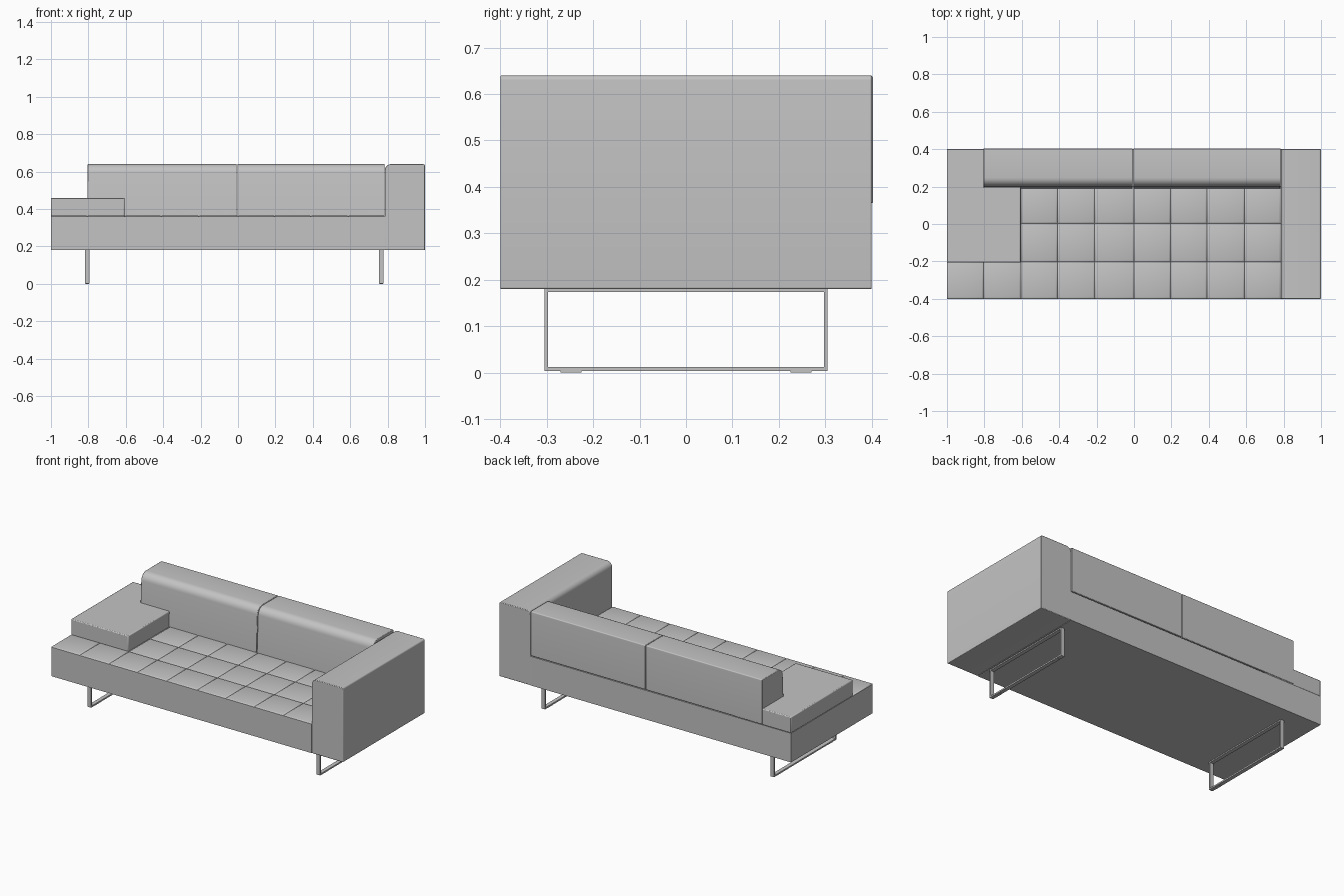
import bpy, bmesh, math
from mathutils import Vector, Matrix

cube = bpy.data.objects.get("Cube")
if cube:
    bpy.data.objects.remove(cube, do_unlink=True)

grey = bpy.data.materials.new("upholstery grey")
grey.use_nodes = True
colour = (0.55, 0.55, 0.55, 1)
grey.diffuse_color = colour
grey.node_tree.nodes["Principled BSDF"].inputs["Base Color"].default_value = colour


def finish(name, bm, bevel=0, segments=2):
    """Turn a bmesh into a shaded object, optionally with softened edges."""
    bmesh.ops.recalc_face_normals(bm, faces=bm.faces[:])
    mesh = bpy.data.meshes.new(name)
    bm.to_mesh(mesh)
    bm.free()
    mesh.materials.append(grey)
    obj = bpy.data.objects.new(name, mesh)
    bpy.context.collection.objects.link(obj)
    if bevel:
        mod = obj.modifiers.new("soft edges", "BEVEL")
        mod.width = bevel
        mod.segments = segments
        mod.limit_method = "ANGLE"
        mod.angle_limit = math.radians(40)
    bpy.ops.object.select_all(action="DESELECT")
    obj.select_set(True)
    bpy.context.view_layer.objects.active = obj
    bpy.ops.object.shade_smooth_by_angle(angle=math.radians(35))
    return obj


def add_box(bm, lo, hi):
    lo, hi = Vector(lo), Vector(hi)
    matrix = Matrix.Translation((lo + hi) / 2) @ Matrix.Diagonal((*(hi - lo), 1))
    bmesh.ops.create_cube(bm, size=1, matrix=matrix)


def rounded(corners):
    """Outline from (u, v, radius) corners; each radius becomes an arc."""
    points = []
    for i, (u, v, r) in enumerate(corners):
        p = Vector((u, v))
        if not r:
            points.append(p)
            continue
        a = p + (Vector(corners[i - 1][:2]) - p).normalized() * r
        b = p + (Vector(corners[(i + 1) % len(corners)][:2]) - p).normalized() * r
        steps = 6
        for k in range(steps + 1):
            # circular arc for square corners, close to it for the others
            t = k / steps * math.pi / 2
            points.append(p + (a - p) * (1 - math.sin(t)) + (b - p) * (1 - math.cos(t)))
    return points


def prism(name, corners, place, start, end, bevel=0):
    """Extrude an outline from start to end; place maps (u, v, w) to xyz."""
    bm = bmesh.new()
    outline = rounded(corners)
    face = bm.faces.new([bm.verts.new(place(p.x, p.y, start)) for p in outline])
    new = bmesh.ops.extrude_face_region(bm, geom=[face])["geom"]
    shift = Vector(place(0, 0, end)) - Vector(place(0, 0, start))
    bmesh.ops.translate(bm, verts=[g for g in new if isinstance(g, bmesh.types.BMVert)], vec=shift)
    return finish(name, bm, bevel)


# Seat base with a quilted top: cut into squares, each raised as a small pad
bm = bmesh.new()
add_box(bm, (-1, -0.4, 0.18), (0.785, 0.4, 0.36))
cuts = [((x, 0, 0), (1, 0, 0)) for x in (-0.805, -0.605, -0.41, -0.21, 0, 0.195, 0.39, 0.59)]
cuts += [((0, y, 0), (0, 1, 0)) for y in (-0.203, 0.003, 0.2)]
for point, normal in cuts:
    bmesh.ops.bisect_plane(bm, geom=bm.verts[:] + bm.edges[:] + bm.faces[:],
                           plane_co=point, plane_no=normal)
bm.normal_update()
pads = [f for f in bm.faces if f.normal.z > 0.9 and f.calc_center_median().y < 0.2]
bmesh.ops.inset_individual(bm, faces=pads, thickness=0.005, depth=0.004)
bmesh.ops.inset_individual(bm, faces=pads, thickness=0.008, depth=0.002)
finish("seat_base", bm)

# Tall armrest, rolled over on its inner edge
prism("tall_armrest",
      [(0.785, 0.18, 0.004), (0.785, 0.64, 0.032), (1, 0.64, 0.01), (1, 0.18, 0.004)],
      lambda u, v, w: (u, w, v), -0.4, 0.4, 0.003)

# Low armrest pad
bm = bmesh.new()
add_box(bm, (-1, -0.207, 0.36), (-0.607, 0.4, 0.46))
finish("low_armrest", bm, 0.005)

# Two back cushions with a leaning front and a rolled top edge
for side, start, end in (("right", -0.805, -0.007), ("left", -0.004, 0.784)):
    prism("back_cushion_" + side,
          [(0.19, 0.36, 0), (0.203, 0.64, 0.045), (0.403, 0.64, 0.006), (0.403, 0.365, 0)],
          lambda u, v, w: (w, u, v), start, end, 0.003)

# Sled legs: a flat bar frame with two glides under each
for side, x in (("right", -0.805), ("left", 0.765)):
    bm = bmesh.new()
    half = 0.012
    for z in (0.003, 0.173):
        add_box(bm, (x - half, -0.305, z), (x + half, 0.305, z + 0.009))
    for s in (-1, 1):
        y0, y1 = sorted((s * 0.297, s * 0.305))
        add_box(bm, (x - half, y0, 0.003), (x + half, y1, 0.182))
        g0, g1 = sorted((s * 0.225, s * 0.27))
        add_box(bm, (x - half * 0.8, g0, 0), (x + half * 0.8, g1, 0.005))
    finish("sled_leg_" + side, bm)
